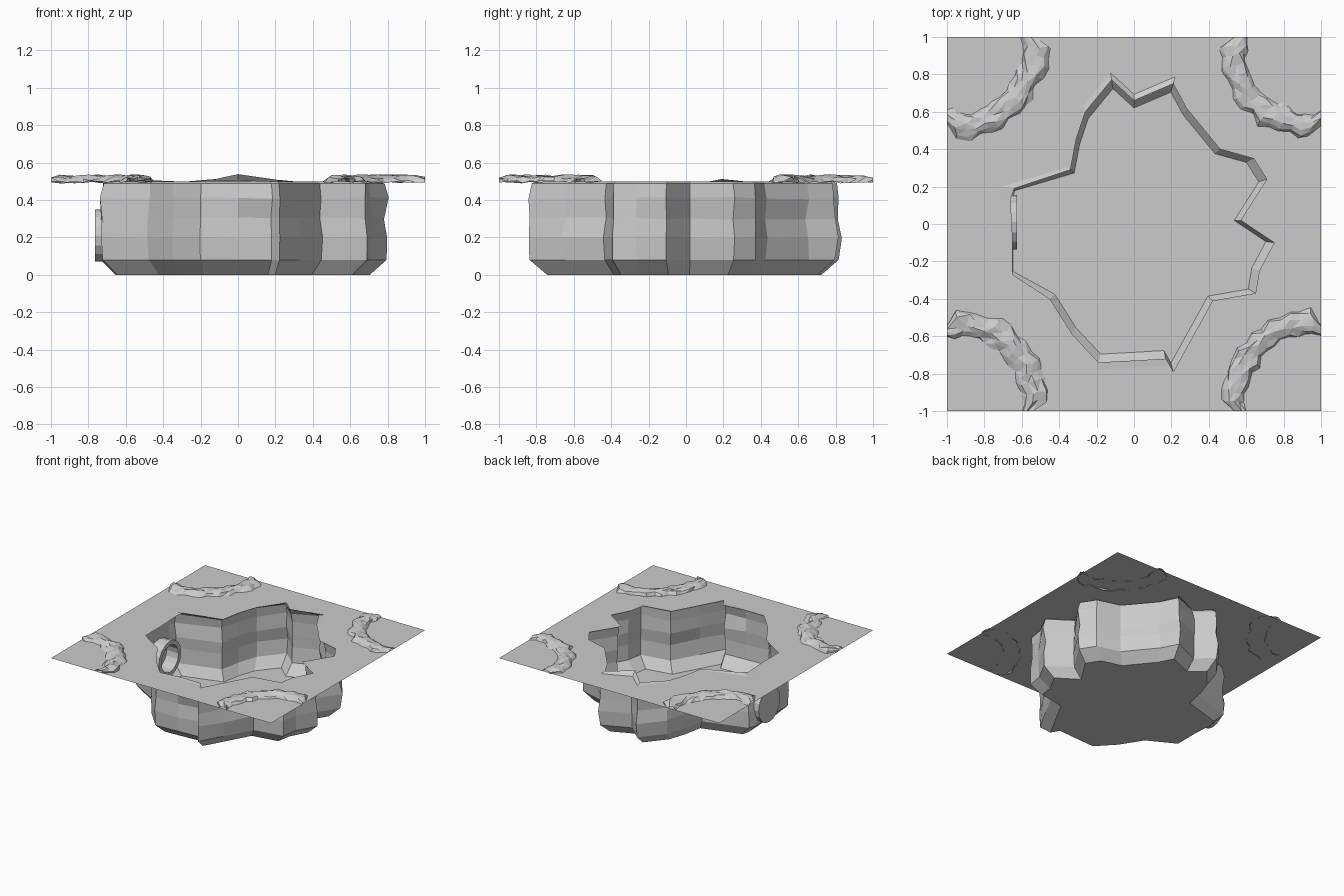
import bpy, bmesh, math, random

if "Cube" in bpy.data.objects:
    bpy.data.objects.remove(bpy.data.objects["Cube"])

random.seed(4)
TOP = 0.5


def make_object(name, bm):
    bmesh.ops.remove_doubles(bm, verts=bm.verts, dist=0.0001)
    me = bpy.data.meshes.new(name)
    bm.to_mesh(me)
    bm.free()
    ob = bpy.data.objects.new(name, me)
    bpy.context.collection.objects.link(ob)
    return ob


def bridge(bm, a, b, closed=True):
    n = len(a)
    for i in range(n if closed else n - 1):
        j = (i + 1) % n
        bm.faces.new((a[i], a[j], b[j], b[i]))


# Irregular outline of the hole, counter-clockwise
hole = [(.57, .02), (.71, .24), (.64, .35), (.46, .40), (.28, .62), (.21, .75),
        (0, .66), (-.12, .77), (-.26, .60), (-.31, .45), (-.34, .29), (-.64, .19),
        (-.66, .13), (-.65, -.06), (-.65, -.27), (-.45, -.40), (-.33, -.59),
        (-.19, -.74), (0, -.73), (.17, -.72), (.21, -.79), (.31, -.61),
        (.42, -.41), (.65, -.37), (.67, -.25), (.75, -.10)]
lip = {6: .038, 5: .008, 7: .012, 11: .012, 18: .006}


def ring(bm, scale, z, jitter=0.0, shift=True):
    verts = []
    for x, y in hole:
        s = scale + random.uniform(-jitter, jitter)
        dx = -.035 if shift and x < -.6 else 0
        verts.append(bm.verts.new((x * s + dx, y * s, z + random.uniform(-jitter, jitter) * .3)))
    return verts


# Ground sheet with a lipped hole
bm = bmesh.new()
outer = ring(bm, 1.05, TOP)
rim = ring(bm, 1.0, TOP, shift=False)
for i, h in lip.items():
    rim[i].co.z += h
square = [bm.verts.new((x, y, TOP)) for x, y in ((1, -1), (1, 1), (-1, 1), (-1, -1))]
edges = [bm.edges.new((l[i], l[(i + 1) % len(l)])) for l in (outer, square) for i in range(len(l))]
bmesh.ops.triangle_fill(bm, use_beauty=True, use_dissolve=False, edges=edges, normal=(0, 0, 1))
bridge(bm, outer, rim)
make_object("ground_sheet", bm)

# Pit: rough stacked wall rings, bevelled foot and flat floor
bm = bmesh.new()
rows = [(.94, 0, 0), (1.06, .08, 0), (1.07, .20, .022), (1.05, .30, .025),
        (1.065, .41, .022), (1.045, .488, .005)]
rings = [ring(bm, *r) for r in rows]
top_rim = ring(bm, 1.0, TOP, shift=False)
for i, h in lip.items():
    top_rim[i].co.z += h
rings.append(top_rim)
for a, b in zip(rings, rings[1:]):
    bridge(bm, a, b)
bm.faces.new(rings[0][::-1])
make_object("pit", bm)

# Drain pipe through the left wall: (x, radius) profile spun about the x axis
bm = bmesh.new()
profile = [(-.765, .001), (-.765, .14), (-.66, .14), (-.66, .145), (-.625, .145),
           (-.625, .11), (-.76, .11), (-.76, .001)]
N = 16
loops = [[bm.verts.new((x, .01 + r * math.cos(2 * math.pi * k / N),
                        .21 + r * math.sin(2 * math.pi * k / N))) for k in range(N)]
         for x, r in profile]
for a, b in zip(loops, loops[1:]):
    bridge(bm, a, b)
make_object("drain_pipe", bm)


# Low rubble bank curving round each corner
def rubble(name, sx, sy):
    bm = bmesh.new()
    section = [(-.072, -.006), (-.05, .016), (-.015, .026), (.02, .028), (.05, .018), (.072, -.006)]
    steps = 15
    strips = []
    for k in range(steps + 1):
        a = math.pi / 2 * k / steps
        end = k in (0, steps)
        wide = .5 if end else random.uniform(.8, 1.12)
        mid = .47 + .025 * math.sin(2 * a) + random.uniform(-.012, .012)
        if end:
            mid = .43
        strip = []
        for o, z in section:
            r = mid + o * wide + random.uniform(-.01, .01)
            t = a if end else a + random.uniform(-.022, .022)
            h = z * (.6 if end else 1) + random.uniform(-.006, .01)
            strip.append(bm.verts.new((sx * (1 - max(0, r * math.cos(t))),
                                       sy * (1 - max(0, r * math.sin(t))), TOP + h)))
        strips.append(strip)
    for a, b in zip(strips, strips[1:]):
        bridge(bm, a, b, closed=False)
    bmesh.ops.triangulate(bm, faces=bm.faces[:])
    bmesh.ops.recalc_face_normals(bm, faces=bm.faces[:])
    if sum(f.normal.z for f in bm.faces) < 0:
        bmesh.ops.reverse_faces(bm, faces=bm.faces[:])
    make_object(name, bm)


for sx, sname in ((-1, "left"), (1, "right")):
    for sy, yname in ((-1, "front"), (1, "back")):
        rubble(f"rubble_{yname}_{sname}", sx, sy)
